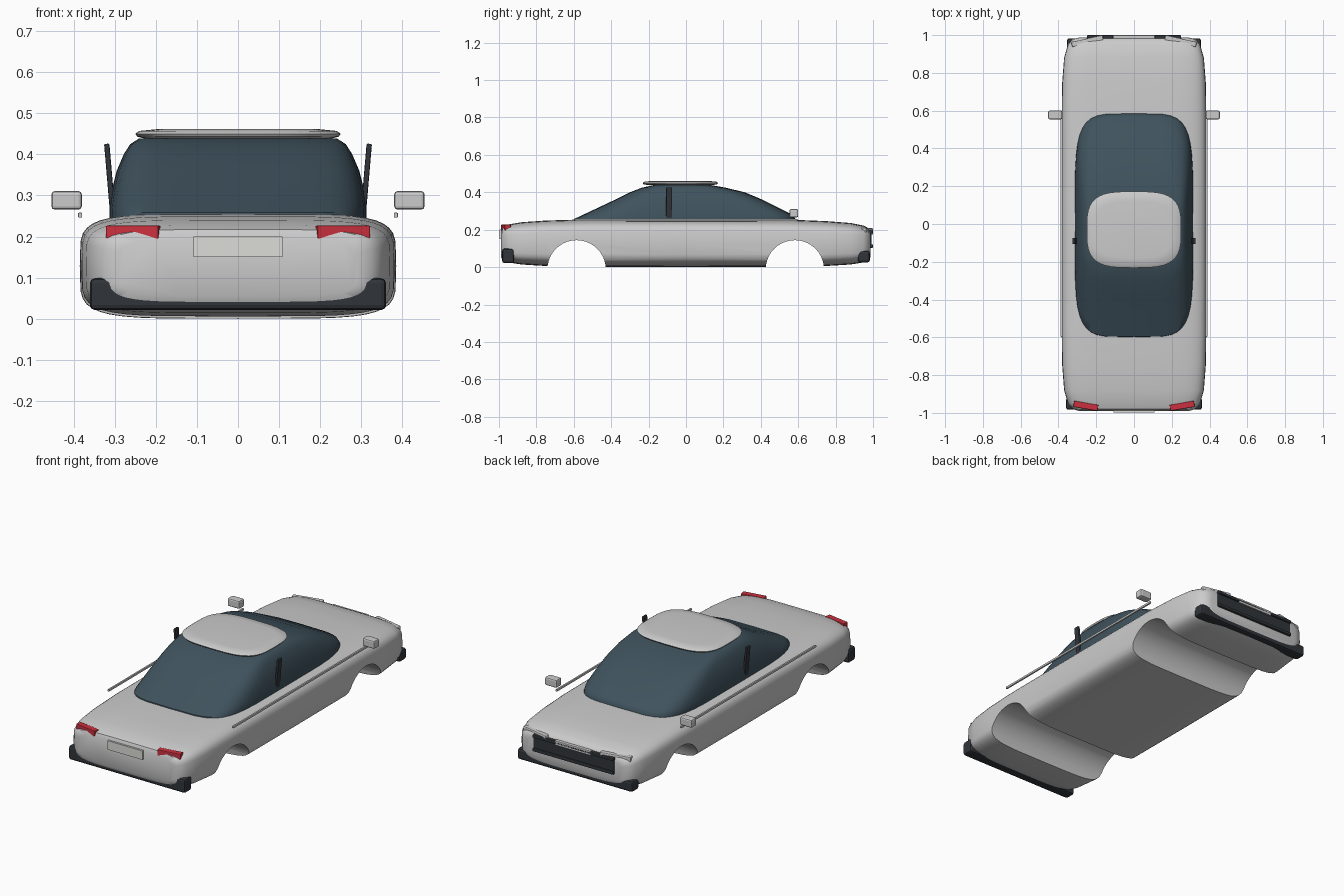
import bpy, bmesh, math
from mathutils import Matrix, Vector

if "Cube" in bpy.data.objects:
    bpy.data.objects.remove(bpy.data.objects["Cube"])


def material(name, rgb):
    m = bpy.data.materials.new(name)
    m.diffuse_color = (*rgb, 1)
    m.use_nodes = True
    m.node_tree.nodes["Principled BSDF"].inputs["Base Color"].default_value = m.diffuse_color
    return m


GLASS = material("glass", (0.05, 0.085, 0.11))
DARK = material("dark_plastic", (0.03, 0.035, 0.042))
RED = material("red_lens", (0.6, 0.03, 0.05))
PLATE = material("plate", (0.72, 0.73, 0.68))


def finish(name, bm, mat=None):
    bmesh.ops.recalc_face_normals(bm, faces=bm.faces)
    me = bpy.data.meshes.new(name)
    bm.to_mesh(me)
    bm.free()
    ob = bpy.data.objects.new(name, me)
    bpy.context.collection.objects.link(ob)
    if mat:
        me.materials.append(mat)
    return ob


def smooth(ob, angle=40):
    bpy.ops.object.select_all(action='DESELECT')
    ob.select_set(True)
    bpy.context.view_layer.objects.active = ob
    bpy.ops.object.shade_smooth_by_angle(angle=math.radians(angle))


def ring(a, b, n, count=40):
    """Rounded-rectangle outline (superellipse) with half sizes a, b."""
    pts = []
    for i in range(count):
        t = 2 * math.pi * i / count
        c, s = math.cos(t), math.sin(t)
        pts.append((a * math.copysign(abs(c) ** (2 / n), c),
                    b * math.copysign(abs(s) ** (2 / n), s)))
    return pts


def loft(name, rings, mat=None):
    bm = bmesh.new()
    loops = [[bm.verts.new(p) for p in r] for r in rings]
    for r0, r1 in zip(loops, loops[1:]):
        for i in range(len(r0)):
            j = (i + 1) % len(r0)
            bm.faces.new((r0[i], r0[j], r1[j], r1[i]))
    bm.faces.new(loops[0])
    bm.faces.new(loops[-1])
    return finish(name, bm, mat)


def stack(name, levels, n, mat=None):
    """Loft of horizontal outlines: z, y min, y max, half width."""
    ob = loft(name, [[(x, (y0 + y1) / 2 + y, z) for x, y in ring(w, (y1 - y0) / 2, n)]
                     for z, y0, y1, w in levels], mat)
    smooth(ob)
    return ob


def box(name, center, size, mat=None, bevel=0.006, rot=0.0, tilt=0.0):
    bm = bmesh.new()
    bmesh.ops.create_cube(bm, size=1)
    bmesh.ops.scale(bm, vec=size, verts=bm.verts)
    if bevel:
        bmesh.ops.bevel(bm, geom=bm.edges[:], offset=bevel, segments=2,
                        profile=0.5, affect='EDGES')
    bmesh.ops.transform(bm, verts=bm.verts, matrix=Matrix.Translation(Vector(center))
                        @ Matrix.Rotation(rot, 4, 'Z') @ Matrix.Rotation(tilt, 4, 'Y'))
    return finish(name, bm, mat)


# Body shell: y, half width, bottom z, top z
sections = [(-0.99, 0.29, 0.055, 0.195), (-0.98, 0.325, 0.035, 0.217),
            (-0.95, 0.35, 0.025, 0.228), (-0.88, 0.37, 0.014, 0.24),
            (-0.75, 0.38, 0.006, 0.249), (-0.55, 0.384, 0.001, 0.255),
            (0, 0.385, 0, 0.256),
            (0.55, 0.384, 0.001, 0.254), (0.75, 0.38, 0.006, 0.246),
            (0.88, 0.37, 0.014, 0.236), (0.95, 0.35, 0.025, 0.222),
            (0.978, 0.325, 0.037, 0.207), (0.987, 0.29, 0.055, 0.185)]
body = loft("body", [[(x, y, (z0 + z1) / 2 + z) for x, z in ring(w, (z1 - z0) / 2, 5)]
                     for y, w, z0, z1 in sections])

# Wheel arches cut right through the body
for y in (-0.585, 0.582):
    bm = bmesh.new()
    bmesh.ops.create_cone(bm, cap_ends=True, segments=40, radius1=0.156, radius2=0.156, depth=1.2)
    bmesh.ops.transform(bm, verts=bm.verts, matrix=Matrix.Translation((0, y, -0.012))
                        @ Matrix.Rotation(math.pi / 2, 4, 'Y'))
    cutter = finish("arch_cutter", bm)
    cutter.hide_render = True
    mod = body.modifiers.new("arch", 'BOOLEAN')
    mod.operation, mod.object, mod.solver = 'DIFFERENCE', cutter, 'EXACT'
    bpy.context.view_layer.objects.active = body
    bpy.ops.object.modifier_apply(modifier=mod.name)
    bpy.data.objects.remove(cutter)
smooth(body)

# Glasshouse and roof panel
stack("cabin", [(0.235, -0.605, 0.585, 0.313), (0.258, -0.597, 0.585, 0.313),
                (0.28, -0.55, 0.568, 0.311), (0.32, -0.465, 0.49, 0.305),
                (0.36, -0.38, 0.41, 0.295), (0.40, -0.30, 0.315, 0.278),
                (0.425, -0.235, 0.21, 0.262), (0.439, -0.17, 0.13, 0.24)], 5, GLASS)
stack("roof", [(0.438, -0.20, 0.14, 0.225), (0.443, -0.227, 0.167, 0.245),
               (0.450, -0.232, 0.172, 0.25), (0.457, -0.222, 0.162, 0.24),
               (0.461, -0.18, 0.12, 0.20)], 3.4)

# Paired side parts
for s, side in ((-1, "left"), (1, "right")):
    box("door_pillar_" + side, (s * 0.312, -0.09, 0.34), (0.013, 0.032, 0.172), DARK, 0.003, tilt=s * 0.085)
    box("mirror_" + side, (s * 0.417, 0.577, 0.288), (0.074, 0.046, 0.045), None, 0.008)
    box("side_trim_" + side, (s * 0.384, 0, 0.252), (0.01, 1.19, 0.012), None, 0.002)
    box("tail_light_" + side, (s * 0.255, -0.963, 0.208), (0.13, 0.032, 0.037), RED, 0.003, rot=s * 0.17)
    box("headlight_" + side, (s * 0.247, 0.968, 0.195), (0.17, 0.028, 0.03), None, 0.006, rot=-s * 0.22)

# Bumpers, grille and plates
box("rear_bumper", (0, -0.951, 0.06), (0.72, 0.064, 0.078), DARK, 0.012)
box("nose_bumper", (0, 0.951, 0.056), (0.71, 0.064, 0.062), DARK, 0.012)
box("grille_panel", (0, 0.982, 0.15), (0.5, 0.02, 0.08), DARK, 0.004)
for z in (0.112, 0.188):
    box("grille_bar", (0, 0.986, z), (0.5, 0.028, 0.018), DARK, 0.005)
box("rear_plate", (0, -0.99, 0.175), (0.216, 0.016, 0.05), PLATE, 0)
box("nose_badge_bar", (0, 0.99, 0.187), (0.22, 0.02, 0.026), None, 0.003)
